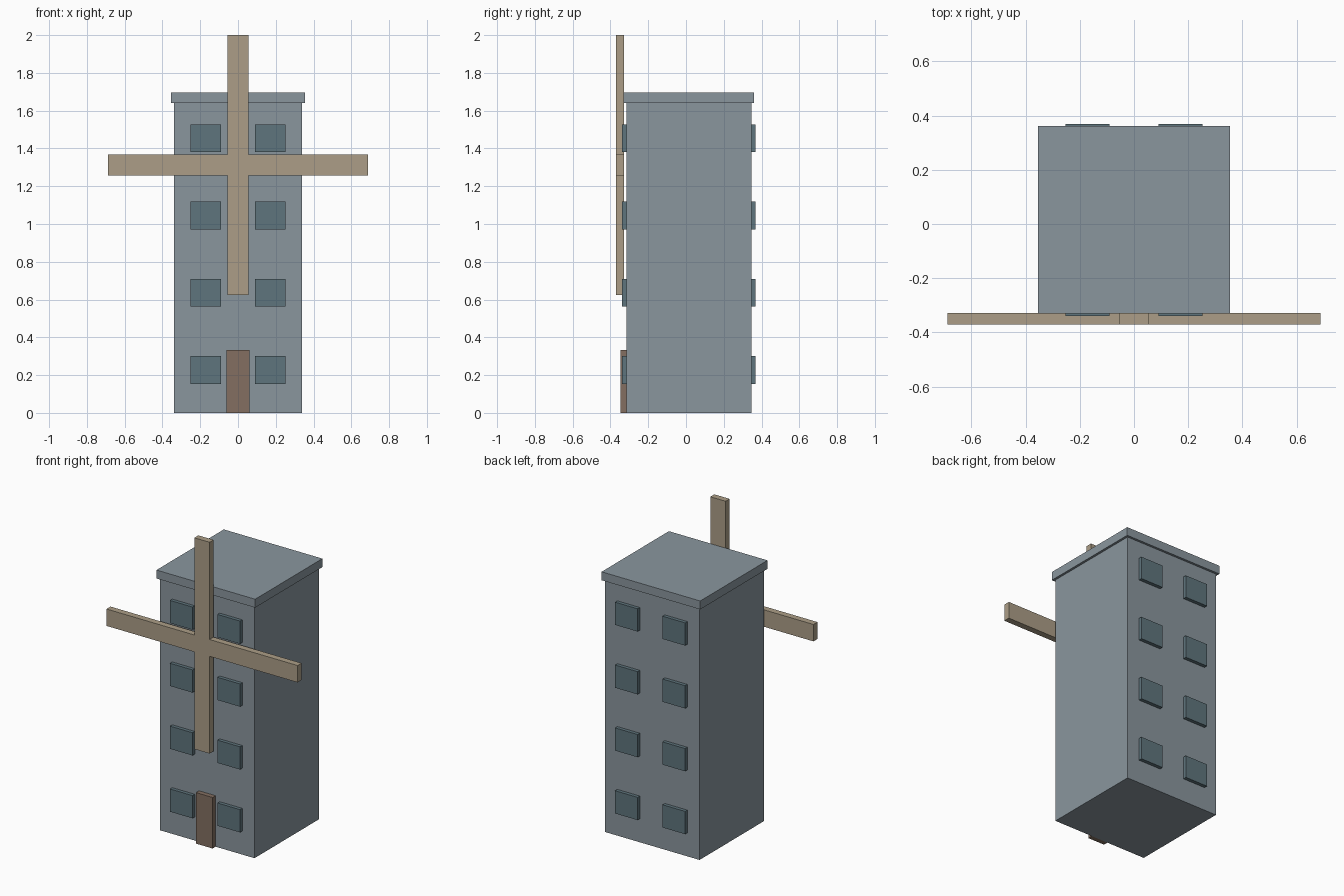
import bpy
import bmesh

cube = bpy.data.objects.get("Cube")
if cube:
    bpy.data.objects.remove(cube, do_unlink=True)


def srgb(r, g, b):
    return tuple((c / 255 / 12.92 if c < 11 else ((c / 255 + 0.055) / 1.055) ** 2.4)
                 for c in (r, g, b)) + (1.0,)


def material(name, colour):
    mat = bpy.data.materials.new(name)
    mat.use_nodes = True
    mat.diffuse_color = colour
    mat.node_tree.nodes["Principled BSDF"].inputs["Base Color"].default_value = colour
    return mat


wall_grey = material("wall_grey", srgb(138, 150, 158))
glass_teal = material("glass_teal", srgb(95, 117, 125))
sail_tan = material("sail_tan", srgb(172, 158, 135))
door_brown = material("door_brown", srgb(131, 111, 97))


def finish(name, bm, mat):
    bmesh.ops.recalc_face_normals(bm, faces=bm.faces)
    mesh = bpy.data.meshes.new(name)
    bm.to_mesh(mesh)
    bm.free()
    mesh.materials.append(mat)
    obj = bpy.data.objects.new(name, mesh)
    bpy.context.collection.objects.link(obj)
    return obj


def box(name, low, high, mat):
    bm = bmesh.new()
    bmesh.ops.create_cube(bm, size=1)
    for v in bm.verts:
        v.co = [(a + b) / 2 + c * (b - a) for a, b, c in zip(low, high, v.co)]
    return finish(name, bm, mat)


# Tower and overhanging roof slab
MID_Y = 0.015
HALF_X, HALF_Y, WALL_TOP = 0.34, 0.331, 1.64
FRONT, BACK = MID_Y - HALF_Y, MID_Y + HALF_Y
box("tower", (-HALF_X, FRONT, 0), (HALF_X, BACK, WALL_TOP), wall_grey)
LIP = 0.015
box("roof_slab", (-HALF_X - LIP, FRONT - LIP, WALL_TOP),
    (HALF_X + LIP, BACK + LIP, 1.695), wall_grey)

# Door
box("door", (-0.06, -0.347, 0), (0.06, FRONT + 0.01, 0.332), door_brown)

# Two columns of windows on four floors, front and back
for side, y0, y1 in (("front", FRONT - 0.023, FRONT + 0.01),
                     ("back", BACK - 0.01, BACK + 0.023)):
    for floor in range(4):
        z = 0.227 + floor * 0.409
        for hand, x in (("right", -0.171), ("left", 0.171)):
            box(f"{side}_window_{hand}_{floor + 1}", (x - 0.081, y0, z - 0.074),
                (x + 0.081, y1, z + 0.074), glass_teal)

# Cross of four sails: one arm profile turned four times, then extruded
ARM, HALF_W, HUB_Z = 0.6875, 0.055, 1.3125
bm = bmesh.new()
outline = []
x_dir, z_dir = 1, 0
for _ in range(4):
    for u, w in ((HALF_W, -HALF_W), (ARM, -HALF_W), (ARM, HALF_W)):
        outline.append(bm.verts.new((u * x_dir - w * z_dir, -0.37,
                                     HUB_Z + u * z_dir + w * x_dir)))
    x_dir, z_dir = -z_dir, x_dir
face = bm.faces.new(outline)
extruded = bmesh.ops.extrude_face_region(bm, geom=[face])
for item in extruded["geom"]:
    if isinstance(item, bmesh.types.BMVert):
        item.co.y = -0.329
finish("sail_cross", bm, sail_tan)
